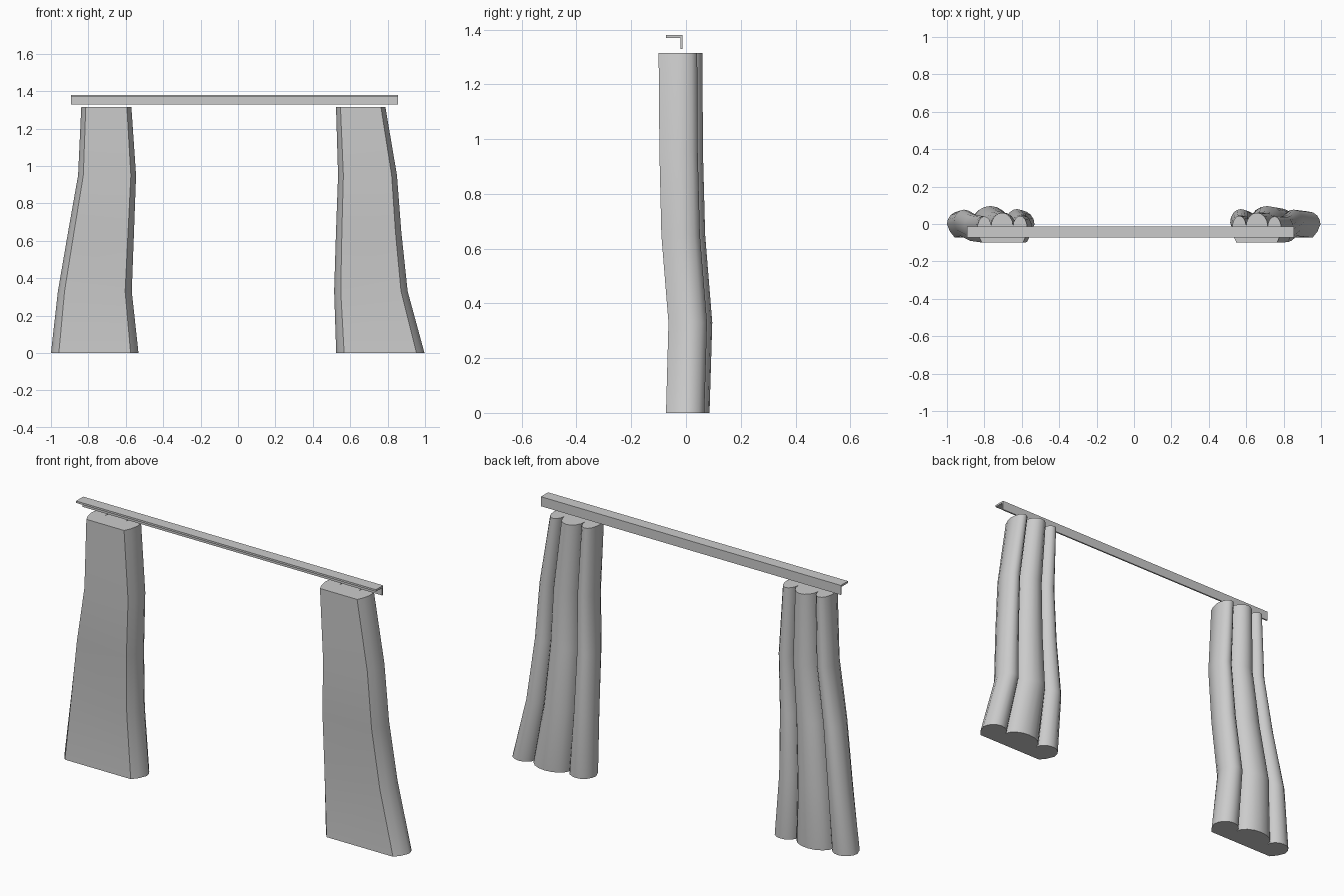
import bpy, bmesh
from math import sin, cos, pi

if "Cube" in bpy.data.objects:
    bpy.data.objects.remove(bpy.data.objects["Cube"])

# Heights with the front and back depth of the cloth at each height
LEVELS = [(0.0, -0.073, 0.086), (0.33, -0.064, 0.096), (0.65, -0.09, 0.07),
          (0.95, -0.097, 0.062), (1.315, -0.1, 0.06)]


def fold_section():
    """Unit cross-section: flat front, three rounded folds at the back."""
    pts = [(0.91, 0.0), (0.09, 0.0), (0.035, 0.2)]
    # each fold: start u, end u, start v, peak height v, end v
    folds = [(0.0, 0.275, 0.45, 0.88, 0.55),
             (0.275, 0.715, 0.55, 1.0, 0.55),
             (0.715, 1.0, 0.55, 0.9, 0.45)]
    n = 8
    for u0, u1, v0, peak, v1 in folds:
        for i in range(n):
            a = pi * i / n
            base = v0 if a < pi / 2 else v1
            pts.append(((u0 + u1) / 2 - (u1 - u0) / 2 * cos(a),
                        base + (peak - base) * sin(a)))
    pts += [(1.0, 0.45), (0.965, 0.2)]
    return pts


def curtain(name, spans, flip=False):
    """Loft the folded section through the given x spans."""
    bm = bmesh.new()
    section = fold_section()
    rings = []
    for (z, front, back), (x0, x1) in zip(LEVELS, spans):
        rings.append([bm.verts.new((x0 + (x1 - x0) * (1 - u if flip else u),
                                    front + (back - front) * v, z))
                      for u, v in section])
    for lo, hi in zip(rings, rings[1:]):
        for i in range(len(lo)):
            j = (i + 1) % len(lo)
            bm.faces.new((lo[i], lo[j], hi[j], hi[i]))
    bm.faces.new(rings[0])
    bm.faces.new(rings[-1])
    finish(bm, name, smooth=True)


def finish(bm, name, smooth=False):
    bmesh.ops.recalc_face_normals(bm, faces=bm.faces)
    me = bpy.data.meshes.new(name)
    bm.to_mesh(me)
    bm.free()
    ob = bpy.data.objects.new(name, me)
    bpy.context.collection.objects.link(ob)
    if smooth:
        bpy.ops.object.select_all(action='DESELECT')
        ob.select_set(True)
        bpy.context.view_layer.objects.active = ob
        bpy.ops.object.shade_smooth_by_angle(angle=0.6)


# Curtains hanging at both ends
curtain("left_curtain", [(-1.0, -0.532), (-0.963, -0.568), (-0.908, -0.556),
                         (-0.855, -0.545), (-0.838, -0.57)])
curtain("right_curtain", [(0.525, 0.997), (0.514, 0.907), (0.524, 0.873),
                          (0.535, 0.85), (0.524, 0.788)], flip=True)

# Angle-profile rail, open to the front and below
profile = [(-0.073, 1.38), (-0.013, 1.38), (-0.013, 1.33),
           (-0.021, 1.33), (-0.021, 1.37), (-0.073, 1.37)]
bm = bmesh.new()
face = bm.faces.new([bm.verts.new((-0.893, y, z)) for y, z in profile])
ext = bmesh.ops.extrude_face_region(bm, geom=[face], use_keep_orig=True)
bmesh.ops.translate(bm, vec=(1.748, 0, 0),
                    verts=[g for g in ext["geom"] if isinstance(g, bmesh.types.BMVert)])
finish(bm, "curtain_rail")
